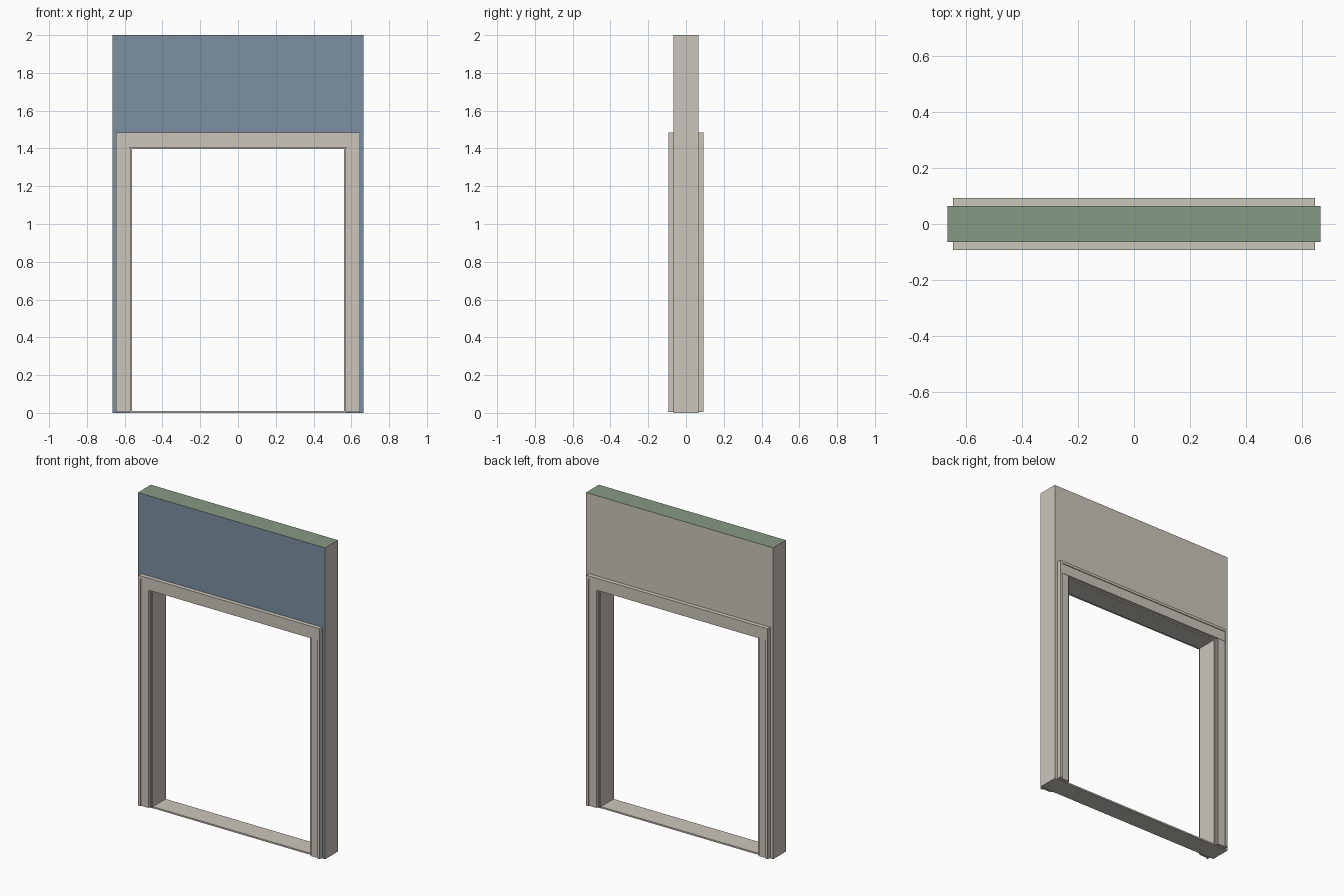
import bpy
import bmesh
from mathutils import Vector

cube = bpy.data.objects.get("Cube")
if cube:
    bpy.data.objects.remove(cube)


def material(name, color):
    m = bpy.data.materials.new(name)
    m.use_nodes = True
    m.diffuse_color = (*color, 1)
    m.node_tree.nodes["Principled BSDF"].inputs["Base Color"].default_value = (*color, 1)
    return m


GREY = material("warm grey", (0.60, 0.56, 0.50))
BLUE = material("slate blue", (0.20, 0.28, 0.36))
GREEN = material("sage green", (0.24, 0.32, 0.23))

HALF_W, HEIGHT, DEPTH = 0.665, 2.0, 0.065   # wall
OPEN_X, OPEN_Z, SILL = 0.56, 1.397, 0.01    # clear opening
LINER = 0.012
BAND_IN, BAND_OUT, TRIM_TOP = 0.63, 0.645, 1.485


def finish(name, bm, mats):
    bmesh.ops.recalc_face_normals(bm, faces=bm.faces)
    mesh = bpy.data.meshes.new(name)
    bm.to_mesh(mesh)
    bm.free()
    for m in mats:
        mesh.materials.append(m)
    obj = bpy.data.objects.new(name, mesh)
    bpy.context.collection.objects.link(obj)
    return obj


def arch(name, inner_x, inner_z, outer_x, outer_z, y0, y1, bottom, mats=(GREY,)):
    """Upside-down U in the xz plane, extruded from y0 to y1."""
    outline = [(-outer_x, bottom), (-outer_x, outer_z), (outer_x, outer_z), (outer_x, bottom),
               (inner_x, bottom), (inner_x, inner_z), (-inner_x, inner_z), (-inner_x, bottom)]
    bm = bmesh.new()
    face = bm.faces.new([bm.verts.new((x, y0, z)) for x, z in outline])
    ext = bmesh.ops.extrude_face_region(bm, geom=[face])
    moved = [v for v in ext["geom"] if isinstance(v, bmesh.types.BMVert)]
    bmesh.ops.translate(bm, verts=moved, vec=Vector((0, y1 - y0, 0)))
    return finish(name, bm, mats)


def box(name, x0, x1, y0, y1, z0, z1):
    bm = bmesh.new()
    bmesh.ops.create_cube(bm, size=1)
    bmesh.ops.scale(bm, vec=(x1 - x0, abs(y1 - y0), z1 - z0), verts=bm.verts)
    bmesh.ops.translate(bm, vec=((x0 + x1) / 2, (y0 + y1) / 2, (z0 + z1) / 2), verts=bm.verts)
    return finish(name, bm, [GREY])


# Wall: blue front, green top, grey elsewhere
wall = arch("wall", OPEN_X + LINER, OPEN_Z + LINER, HALF_W, HEIGHT,
            -DEPTH, DEPTH, 0, (GREY, BLUE, GREEN))
for p in wall.data.polygons:
    if p.normal.y < -0.9:
        p.material_index = 1
    elif p.normal.z > 0.9 and p.center.z > HEIGHT - 0.01:
        p.material_index = 2

# Jamb lining and sill
arch("jamb_lining", OPEN_X, OPEN_Z, OPEN_X + LINER, OPEN_Z + LINER, -DEPTH - 0.002, DEPTH + 0.002, 0)
box("sill", -OPEN_X, OPEN_X, -DEPTH, DEPTH, 0, SILL)

# Casing on both faces of the wall
for side, s in (("front", -1), ("back", 1)):
    face_y, flat_y, band_y = s * DEPTH, s * 0.085, s * 0.092
    arch(side + "_back_band", BAND_IN, TRIM_TOP - 0.017, BAND_OUT, TRIM_TOP, face_y, band_y, 0.005)
    box(side + "_head_casing", -BAND_IN, BAND_IN, face_y, s * 0.087, 1.405, TRIM_TOP - 0.017)
    for hand, h in (("left", 1), ("right", -1)):
        x0, x1 = sorted((h * 0.578, h * BAND_IN))
        box(f"{side}_{hand}_casing", x0, x1, face_y, flat_y, 0.005, 1.405)
        x0, x1 = sorted((h * 0.568, h * 0.578))
        box(f"{side}_{hand}_inner_bead", x0, x1, face_y, s * 0.078, 0.005, 1.405)
